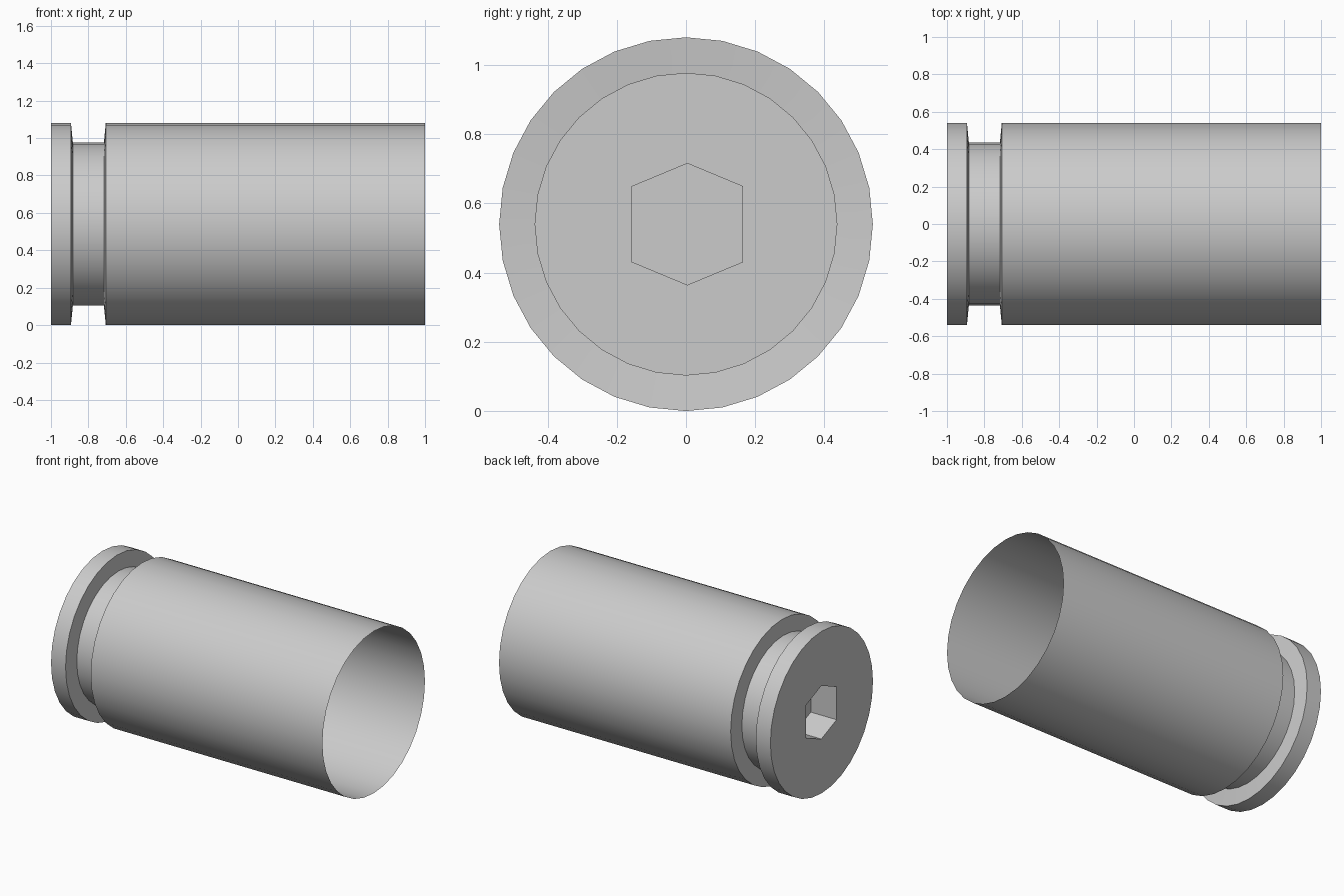
import bpy, bmesh
from math import sin, cos, pi, radians

cube = bpy.data.objects.get("Cube")
if cube:
    bpy.data.objects.remove(cube, do_unlink=True)

SIDES = 32
RADIUS = 0.54
GROOVE = 0.436
AXIS_Z = 0.54

# One plain grey metal
grey = bpy.data.materials.new("grey metal")
grey.use_nodes = True
colour = (0.6, 0.6, 0.6, 1)
grey.diffuse_color = colour
grey.node_tree.nodes["Principled BSDF"].inputs["Base Color"].default_value = colour

bm = bmesh.new()


def loop(points):
    """Closed ring of vertices and edges."""
    verts = [bm.verts.new(p) for p in points]
    for a, b in zip(verts, verts[1:] + verts[:1]):
        bm.edges.new((a, b))
    return verts


def circle(x, r):
    angles = [2 * pi * i / SIDES for i in range(SIDES)]
    return loop([(x, r * sin(a), AXIS_Z + r * cos(a)) for a in angles])


def hexagon(x):
    outline = [(0, .177), (.161, .11), (.161, -.11), (0, -.177), (-.161, -.11), (-.161, .11)]
    return loop([(x, y + .004, AXIS_Z + z) for y, z in outline])


def skin(a, b):
    """Join two rings with quads."""
    for i in range(len(a)):
        j = (i + 1) % len(a)
        bm.faces.new((a[i], a[j], b[j], b[i]))


# Rim, extractor groove and open tube
profile = [(-1, RADIUS), (-.893, RADIUS), (-.883, GROOVE),
           (-.717, GROOVE), (-.707, RADIUS), (1, RADIUS)]
rings = [circle(x, r) for x, r in profile]
for a, b in zip(rings, rings[1:]):
    skin(a, b)

# Hexagonal pocket with a closed floor
mouth, floor = hexagon(-1), hexagon(-.81)
skin(mouth, floor)
bm.faces.new(floor)

# Flat end between the rim and the pocket mouth
border = [e for e in bm.edges if all(v in rings[0] or v in mouth for v in e.verts)]
bmesh.ops.triangle_fill(bm, edges=border, use_beauty=True, normal=(-1, 0, 0))
bmesh.ops.recalc_face_normals(bm, faces=bm.faces)

# The tube wall should face away from the axis
wall = max(bm.faces, key=lambda f: f.calc_area() if len(f.verts) == 4 else 0)
centre = wall.calc_center_median()
if wall.normal.y * centre.y + wall.normal.z * (centre.z - AXIS_Z) < 0:
    bmesh.ops.reverse_faces(bm, faces=bm.faces)

mesh = bpy.data.meshes.new("casing")
bm.to_mesh(mesh)
bm.free()
mesh.materials.append(grey)
casing = bpy.data.objects.new("casing", mesh)
bpy.context.collection.objects.link(casing)

bpy.context.view_layer.objects.active = casing
casing.select_set(True)
bpy.ops.object.shade_smooth_by_angle(angle=radians(30))
